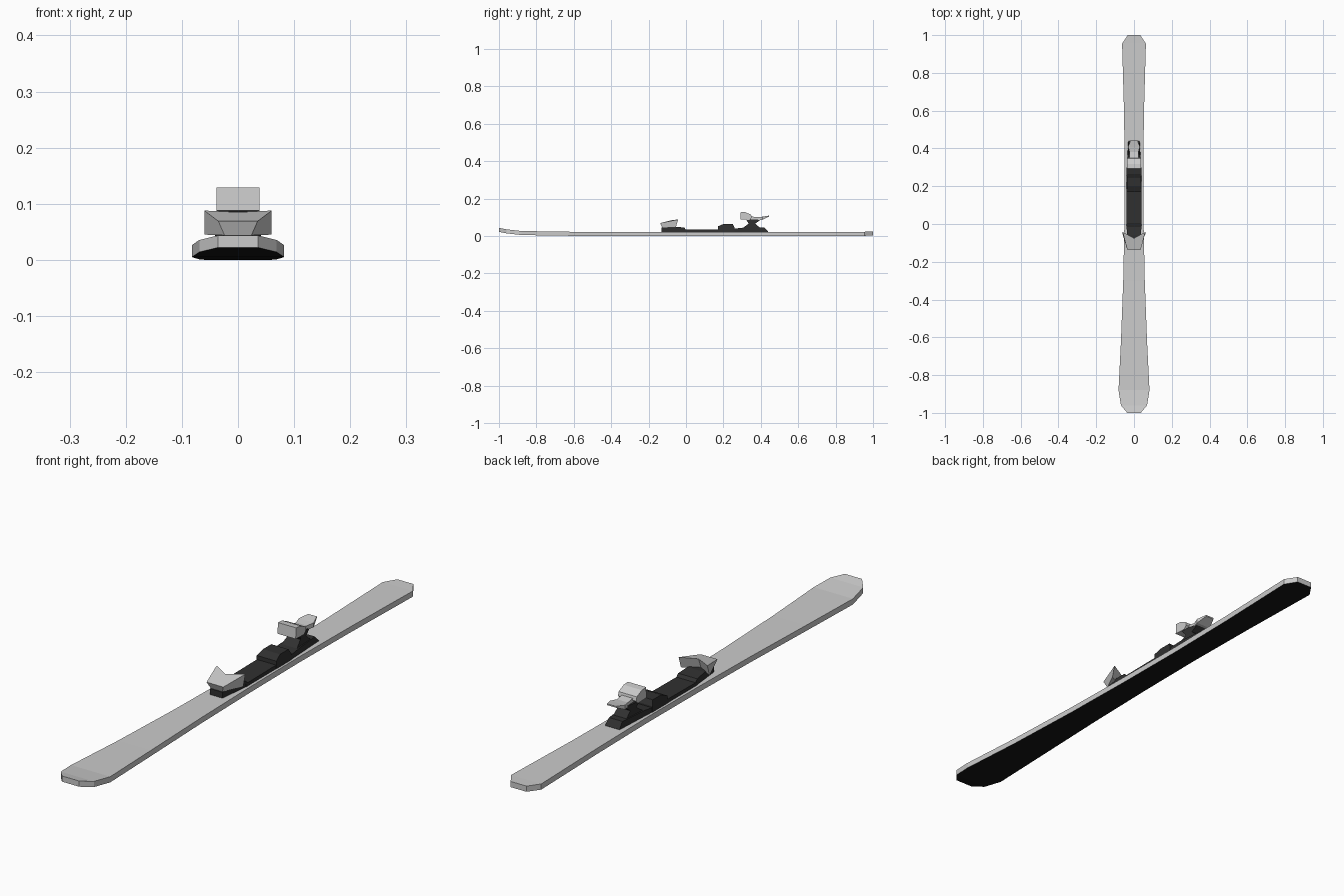
import bpy, bmesh

if "Cube" in bpy.data.objects:
    bpy.data.objects.remove(bpy.data.objects["Cube"])

dark = bpy.data.materials.new("dark")
dark.diffuse_color = (0.03, 0.03, 0.03, 1)
dark.use_nodes = True
dark.node_tree.nodes["Principled BSDF"].inputs["Base Color"].default_value = dark.diffuse_color
black = bpy.data.materials.new("base_black")
black.diffuse_color = (0.008, 0.008, 0.008, 1)
black.use_nodes = True
black.node_tree.nodes["Principled BSDF"].inputs["Base Color"].default_value = black.diffuse_color
grey = bpy.data.materials.new("light_grey")
grey.diffuse_color = (0.6, 0.6, 0.6, 1)
grey.use_nodes = True
grey.node_tree.nodes["Principled BSDF"].inputs["Base Color"].default_value = grey.diffuse_color


def loft(name, rings, mats):
    """Skin matching closed rings and cap both ends."""
    bm = bmesh.new()
    loops = [[bm.verts.new(p) for p in r] for r in rings]
    n = len(loops[0])
    for a, b in zip(loops, loops[1:]):
        for i in range(n):
            j = (i + 1) % n
            bm.faces.new((a[i], a[j], b[j], b[i]))
    bm.faces.new(loops[0][::-1])
    bm.faces.new(loops[-1])
    bmesh.ops.recalc_face_normals(bm, faces=bm.faces)
    bm.normal_update()
    if len(mats) > 1:
        for f in bm.faces:
            if f.normal.z < -0.6:
                f.material_index = 1
    me = bpy.data.meshes.new(name)
    bm.to_mesh(me)
    bm.free()
    for m in mats:
        me.materials.append(m)
    ob = bpy.data.objects.new(name, me)
    bpy.context.collection.objects.link(ob)
    return ob


def side_part(name, pts, mat):
    """Side profile of (y, z, half width) points, spanned across x."""
    return loft(name, [[(s * w, y, z) for y, z, w in pts] for s in (-1, 1)], [mat])


# Ski: y, half width, underside height
stations = [(-1, .036, .022), (-.96, .069, .014), (-.88, .082, .005), (-.62, .069, .001),
            (-.3, .057, 0), (0, .051, 0), (.3, .049, 0), (.6, .053, 0),
            (.955, .063, .001), (1, .033, .002)]
loft("ski", [[(-w, y, z), (w, y, z), (w, y, z + .0215), (-w, y, z + .0215)]
             for y, w, z in stations], [grey, black])

# Binding plates on the deck
side_part("toe_base", [(-.13, .02, .026), (-.13, .044, .026), (-.06, .05, .036),
                       (-.01, .045, .04), (0, .034, .04), (0, .02, .04)], dark)
side_part("middle_plate", [(-.01, .02, .04), (-.01, .034, .04), (.18, .036, .04),
                           (.18, .02, .04)], dark)
side_part("heel_rest", [(.17, .02, .041), (.17, .051, .041), (.2, .064, .036),
                        (.25, .064, .036), (.26, .045, .041), (.26, .02, .041)], dark)
side_part("heel_track", [(.25, .02, .04), (.25, .038, .04), (.31, .045, .038),
                         (.42, .045, .028), (.44, .022, .03), (.44, .02, .03)], dark)

# Toe piece: winged cup with a notch at the back
loft("toe_piece", [
    [(-.024, -.127, .044), (.024, -.127, .044), (.06, -.055, .045),
     (0, -.09, .045), (-.06, -.055, .045)],
    [(-.035, -.138, .069), (.035, -.138, .069), (.06, -.042, .088),
     (0, -.075, .085), (-.06, -.042, .088)]], [grey])

# Heel piece: leaning post, clamp and release lever
side_part("heel_post", [(.3, .04, .034), (.335, .066, .026), (.32, .09, .036),
                        (.4, .088, .022), (.37, .066, .026), (.4, .04, .028)], dark)
side_part("heel_clamp", [(.29, .088, .038), (.293, .129, .038), (.318, .127, .038),
                         (.348, .113, .038), (.352, .098, .038), (.34, .086, .038)], grey)
loft("heel_lever", [[(-w, y, z0), (w, y, z0), (w, y, z1), (-w, y, z1)]
                    for y, w, z0, z1 in [(.34, .023, .086, .106), (.38, .023, .084, .1),
                                         (.408, .031, .086, .103), (.445, .018, .104, .109)]],
     [grey])
